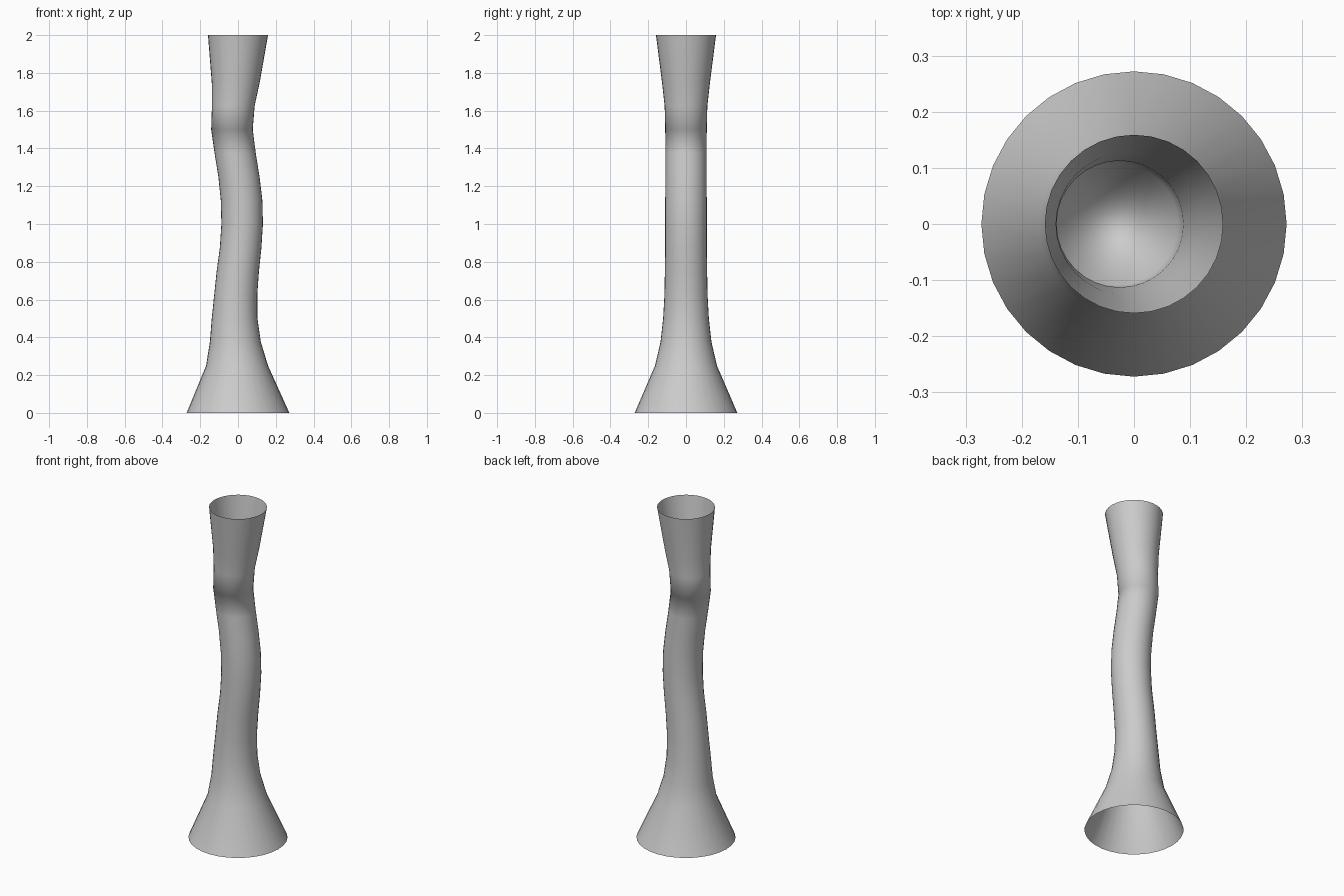
import bpy, bmesh, math

if "Cube" in bpy.data.objects:
    bpy.data.objects.remove(bpy.data.objects["Cube"])

SIDES = 32
# Stem rings: height, centre x, radius
RINGS = [
    (0.0, 0.0, 0.272), (0.25, -0.005, 0.164), (0.375, -0.014, 0.135),
    (0.5, -0.018, 0.121), (0.625, -0.012, 0.114), (0.75, -0.001, 0.112),
    (0.875, 0.014, 0.110), (1.0, 0.022, 0.110), (1.125, 0.019, 0.110),
    (1.25, 0.005, 0.109), (1.375, -0.015, 0.109), (1.5, -0.032, 0.110),
    (1.625, -0.025, 0.113), (1.75, -0.012, 0.127), (2.0, 0.0, 0.159),
]
FLOOR_Z = 1.5

bm = bmesh.new()


def add_ring(z, cx, r):
    return [bm.verts.new((cx + r * math.cos(a), r * math.sin(a), z))
            for a in (2 * math.pi * i / SIDES for i in range(SIDES))]


# Wavy open tube, with an inner floor at the neck
rings = [add_ring(*ring) for ring in RINGS]
for low, high in zip(rings, rings[1:]):
    for i in range(SIDES):
        j = (i + 1) % SIDES
        bm.faces.new((low[i], low[j], high[j], high[i]))
for ring, (z, _, _) in zip(rings, RINGS):
    if z == FLOOR_Z:
        bm.faces.new(ring[::-1])
for face in bm.faces:
    face.smooth = True

mesh = bpy.data.meshes.new("flared_vase")
bm.to_mesh(mesh)
bm.free()
vase = bpy.data.objects.new("flared_vase", mesh)
bpy.context.collection.objects.link(vase)
